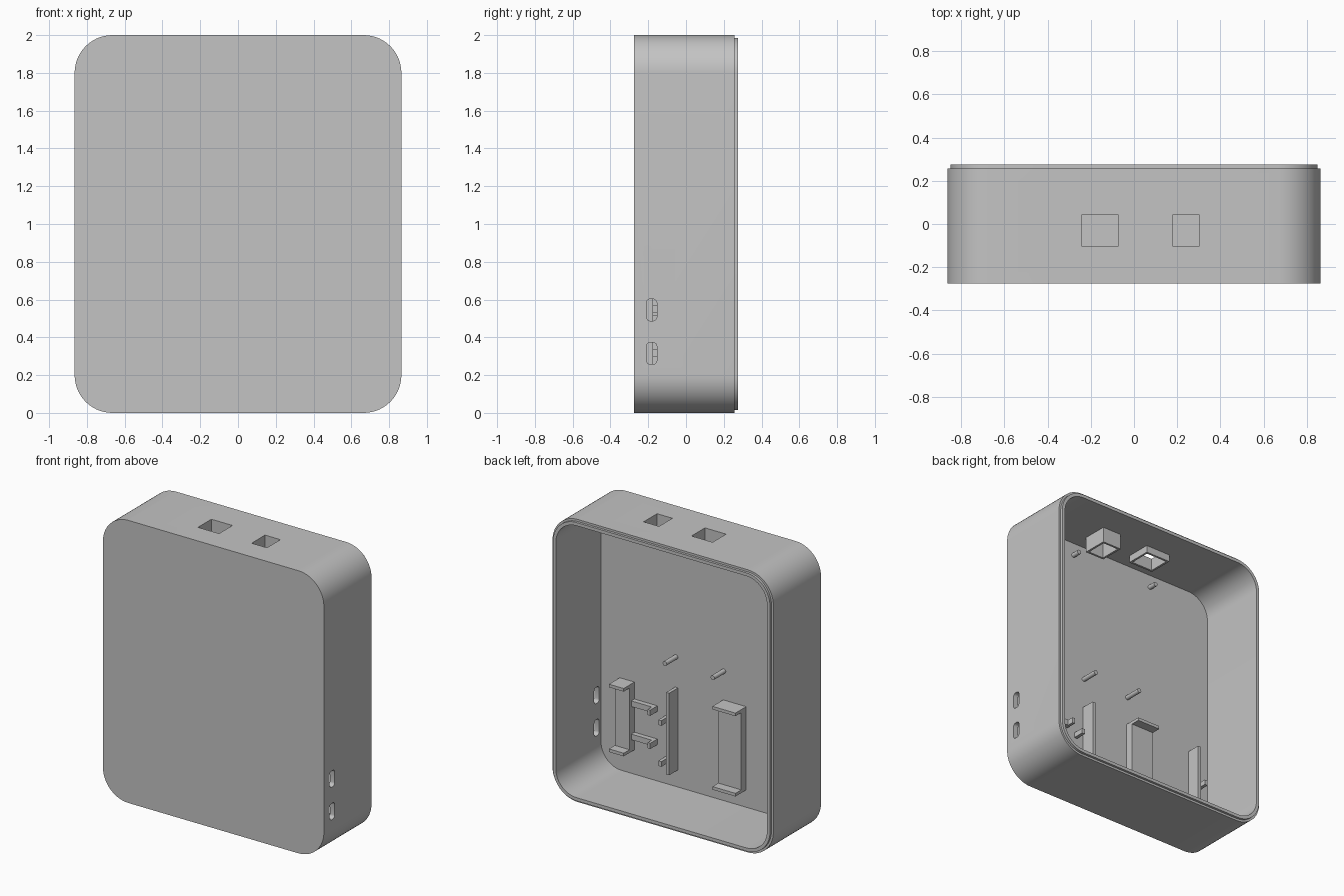
import bpy, bmesh, math
from mathutils import Vector

cube = bpy.data.objects.get("Cube")
if cube:
    bpy.data.objects.remove(cube, do_unlink=True)

grey = bpy.data.materials.new("light_grey_plastic")
grey.use_nodes = True
COLOUR = (0.55, 0.55, 0.55, 1)
grey.diffuse_color = COLOUR
grey.node_tree.nodes["Principled BSDF"].inputs["Base Color"].default_value = COLOUR

HALF_W, HALF_H, RADIUS = 0.865, 1.0, 0.2
BACK, FRONT, FLOOR, STEP = 0.275, -0.275, -0.23, 0.258
WALL = 0.038


def finish(name, bm):
    bmesh.ops.recalc_face_normals(bm, faces=bm.faces)
    mesh = bpy.data.meshes.new(name)
    bm.to_mesh(mesh)
    bm.free()
    mesh.materials.append(grey)
    obj = bpy.data.objects.new(name, mesh)
    bpy.context.collection.objects.link(obj)
    return obj


def box(name, x, y, z):
    """Box from (low, high) pairs on each axis."""
    bm = bmesh.new()
    bmesh.ops.create_cube(bm, size=1)
    for v in bm.verts:
        v.co = Vector([(lo + hi) / 2 + c * (hi - lo)
                       for c, (lo, hi) in zip(v.co, (x, y, z))])
    return finish(name, bm)


def rounded(half_a, half_b, radius, steps):
    """Points round a rectangle with rounded corners."""
    points = []
    for quarter, (sa, sb) in enumerate(((1, 1), (-1, 1), (-1, -1), (1, -1))):
        for i in range(steps + 1):
            t = math.pi / 2 * (quarter + i / steps)
            points.append((sa * (half_a - radius) + radius * math.cos(t),
                           sb * (half_b - radius) + radius * math.sin(t)))
    return points


def loft(name, rings):
    """Skin closed rings of points and cap both ends."""
    bm = bmesh.new()
    loops = [[bm.verts.new(p) for p in ring] for ring in rings]
    for a, b in zip(loops, loops[1:]):
        for i in range(len(a)):
            j = (i + 1) % len(a)
            bm.faces.new((a[i], a[j], b[j], b[i]))
    bm.faces.new(loops[0])
    bm.faces.new(loops[-1])
    return finish(name, bm)


def pin(name, x, z, length, radius=0.016):
    ring = rounded(radius, radius, radius * 0.99, 4)
    return loft(name, [[(x + a, y, z + b) for a, b in ring]
                       for y in (FLOOR - 0.01, FLOOR + length)])


def cut(obj, cutters):
    for c in cutters:
        mod = obj.modifiers.new("cut", 'BOOLEAN')
        mod.object = c
        mod.operation = 'DIFFERENCE'
        mod.solver = 'EXACT'
    deps = bpy.context.evaluated_depsgraph_get()
    mesh = bpy.data.meshes.new_from_object(obj.evaluated_get(deps))
    obj.modifiers.clear()
    obj.data = mesh


# Open-backed case with a stepped rim
profile = [(0, FRONT), (0, STEP), (0.015, STEP), (0.015, BACK),
           (WALL, BACK), (WALL, FLOOR)]
case = loft("case", [[(a, y, HALF_H + b) for a, b in
                      rounded(HALF_W - inset, HALF_H - inset, RADIUS - inset, 14)]
                     for inset, y in profile])

# Cable slots in the left wall
cutters = []
for z in (0.315, 0.545):
    ring = rounded(0.028, 0.058, 0.022, 4)
    cutters.append(loft("slot_cutter", [[(x, -0.182 + a, z + b) for a, b in ring]
                                        for x in (0.75, 0.95)]))

# Square ports through the top, each with a collar inside
for name, x0, x1, depth in (("wide_port_collar", -0.24, -0.075, 0.05),
                            ("narrow_port_collar", 0.18, 0.30, 0.11)):
    y0, y1, t = -0.105, 0.045, 0.015
    inner = 2 - WALL
    hole = box("port_cutter", (x0, x1), (y0, y1), (1.7, 2.1))
    collar = box(name, (x0 - t, x1 + t), (y0 - t, y1 + t),
                 (inner - depth, inner + 0.01))
    cut(collar, [hole])
    cutters.append(hole)

cut(case, cutters)
for c in cutters:
    bpy.data.objects.remove(c, do_unlink=True)

# Board pins on the floor
for i, (x, z, length) in enumerate(((0.24, 0.955, 0.125), (-0.135, 0.955, 0.125),
                                    (0.33, 1.87, 0.06), (-0.33, 1.87, 0.06))):
    pin(f"board_pin_{i + 1}", x, z, length)

ROOT = FLOOR - 0.01


def cradle(name, x, z):
    """Raised pad with a taller shelf at each end."""
    shelf = 0.022
    box(name + "_pad", x, (ROOT, FLOOR + 0.055), (z[0] + shelf, z[1] - shelf))
    box(name + "_lower_shelf", x, (ROOT, FLOOR + 0.12), (z[0], z[0] + shelf))
    box(name + "_upper_shelf", x, (ROOT, FLOOR + 0.12), (z[1] - shelf, z[1]))


cradle("middle_cradle", (-0.31, -0.13), (0.16, 0.75))
cradle("side_cradle", (0.565, 0.68), (0.21, 0.69))

# Arms with clips reaching from the side cradle
for z in (0.315, 0.55):
    box("cradle_arm", (0.385, 0.57), (ROOT, FLOOR + 0.035), (z - 0.02, z + 0.02))
    box("arm_clip", (0.385, 0.405), (ROOT, FLOOR + 0.08), (z - 0.02, z + 0.02))

# Upright rails and pegs either side of the middle cradle
CENTRE = -0.22
for side in (1, -1):
    rail = CENTRE + side * 0.455
    peg = CENTRE + side * 0.53
    box("upright_rail", (rail - 0.012, rail + 0.012), (ROOT, FLOOR + 0.1), (0.16, 0.74))
    for z in (0.21, 0.5):
        box("rail_peg", (peg - 0.012, peg + 0.012), (ROOT, FLOOR + 0.08),
            (z - 0.018, z + 0.018))

# Smooth the rounded parts, keeping edges sharp
bpy.ops.object.select_all(action='DESELECT')
for obj in bpy.context.collection.objects:
    if obj.type == 'MESH' and (obj.name == "case" or "pin" in obj.name):
        obj.select_set(True)
        bpy.context.view_layer.objects.active = obj
bpy.ops.object.shade_smooth_by_angle(angle=math.radians(30))
